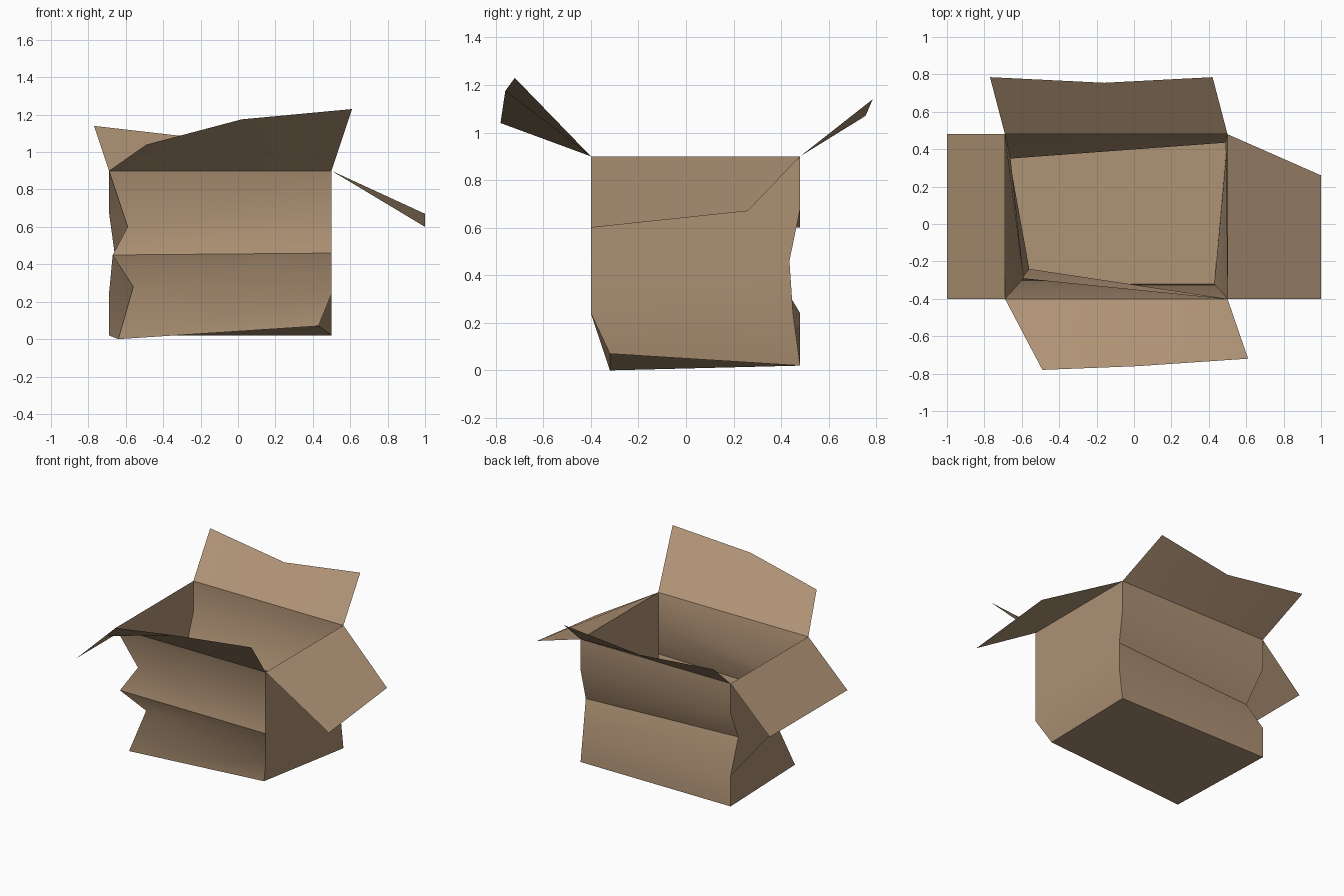
import bpy, math
from mathutils import Vector

if "Cube" in bpy.data.objects:
    bpy.data.objects.remove(bpy.data.objects["Cube"])

card = bpy.data.materials.new("cardboard")
card.diffuse_color = (0.42, 0.285, 0.175, 1)
card.use_nodes = True
card.node_tree.nodes["Principled BSDF"].inputs["Base Color"].default_value = card.diffuse_color


def make(name, verts, faces):
    mesh = bpy.data.meshes.new(name)
    mesh.from_pydata(verts, [], faces)
    mesh.materials.append(card)
    ob = bpy.data.objects.new(name, mesh)
    bpy.context.collection.objects.link(ob)
    bpy.ops.object.select_all(action='DESELECT')
    ob.select_set(True)
    bpy.context.view_layer.objects.active = ob
    bpy.ops.object.shade_smooth_by_angle(angle=math.radians(35))
    return ob


# Four vertical corner creases, bottom to rim, counter-clockwise from front left
X0, X1, Y0, Y1, TOP = -0.69, 0.5, -0.4, 0.48, 0.9
corners = [
    [(-0.64, -0.32, 0), (-0.56, -0.24, 0.28), (-0.67, -0.38, 0.45), (-0.59, -0.29, 0.6), (X0, Y0, TOP)],
    [(0.43, -0.32, 0.07), (X1, Y0, 0.24), (X1, Y0, 0.46), (X1, Y0, 0.68), (X1, Y0, TOP)],
    [(X1, Y1, 0.02), (X1, 0.45, 0.24), (0.49, 0.435, 0.46), (X1, Y1, 0.68), (X1, Y1, TOP)],
    [(X0, Y1, 0.02), (X0, Y1, 0.24), (-0.66, 0.35, 0.46), (X0, Y1, 0.68), (X0, Y1, TOP)],
]

# Crumpled open box: walls between neighbouring corners, plus the bottom
verts = [p for c in corners for p in c]
faces = []
for i in range(4):
    a, b = i * 5, (i + 1) % 4 * 5
    faces += [(a + k, b + k, b + k + 1, a + k + 1) for k in range(4)]
faces.append((15, 10, 5, 0))
make("box_body", verts, faces)


# Flap: hinge edge on the rim joined to a free edge with as many points
def flap(name, start, end, outer):
    n = len(outer)
    s, e = Vector((*start, TOP)), Vector((*end, TOP))
    hinge = [s.lerp(e, i / (n - 1)) for i in range(n)]
    make(name, hinge + [Vector(p) for p in outer],
         [(i, i + 1, n + i + 1, n + i) for i in range(n - 1)])


flap("front_flap", (X0, Y0), (X1, Y0),
     [(-0.49, -0.78, 1.04), (0.02, -0.76, 1.175), (0.61, -0.72, 1.23)])
flap("back_flap", (X1, Y1), (X0, Y1),
     [(0.42, 0.785, 1.14), (-0.16, 0.755, 1.07), (-0.77, 0.785, 1.14)])
flap("right_flap", (X1, Y0), (X1, Y1), [(1, -0.4, 0.6), (1, 0.26, 0.67)])
flap("left_flap", (X0, Y1), (X0, Y0), [(-1, 0.48, 0.6), (-1, -0.4, 0.6)])
